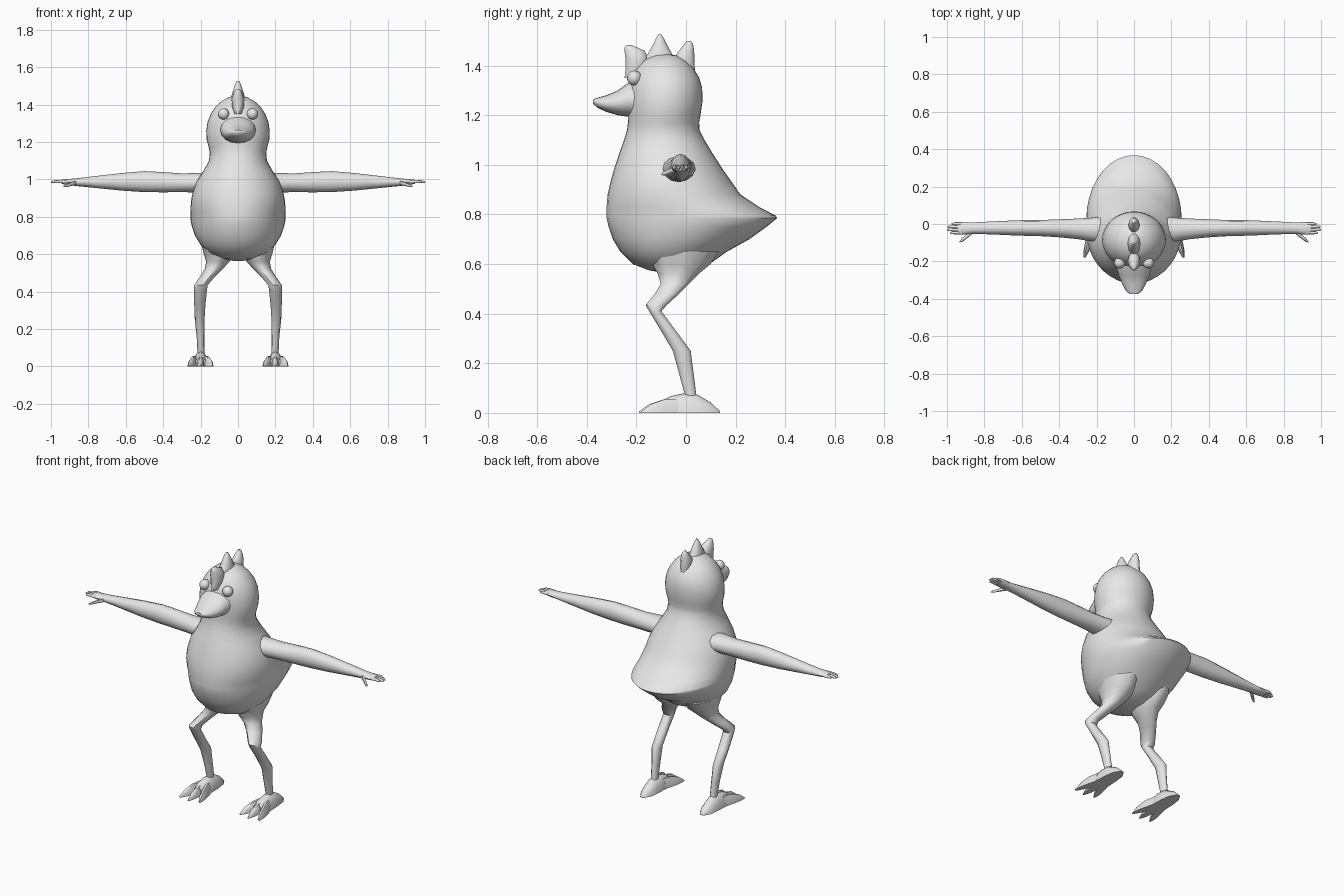
import bpy, bmesh, math
from mathutils import Vector

grey = bpy.data.materials.new("light_grey")
grey.diffuse_color = (0.8, 0.8, 0.8, 1)


def finish(name, bm, mirror=False, angle=50):
    bmesh.ops.recalc_face_normals(bm, faces=bm.faces)
    me = bpy.data.meshes.new(name)
    bm.to_mesh(me)
    bm.free()
    me.materials.append(grey)
    ob = bpy.data.objects.new(name, me)
    bpy.context.collection.objects.link(ob)
    bpy.ops.object.select_all(action='DESELECT')
    ob.select_set(True)
    bpy.context.view_layer.objects.active = ob
    bpy.ops.object.shade_smooth_by_angle(angle=math.radians(angle))
    if mirror:
        m = ob.modifiers.new("mirror", 'MIRROR')
        m.use_axis[0] = True
        m.use_clip = False
        m.use_mirror_merge = False
    return ob


def loft(name, rings, n=12, mirror=False, angle=50):
    """Skin elliptical rings given as (centre, axis u, axis v); nothing goes below the ground."""
    bm = bmesh.new()
    loops = []
    for c, u, v in rings:
        c, u, v = Vector(c), Vector(u), Vector(v)
        loop = []
        for i in range(n):
            a = math.tau * i / n
            p = c + u * math.cos(a) + v * math.sin(a)
            p.z = max(p.z, 0)
            loop.append(bm.verts.new(p))
        loops.append(loop)
    for a, b in zip(loops, loops[1:]):
        for i in range(n):
            j = (i + 1) % n
            bm.faces.new((a[i], a[j], b[j], b[i]))
    bm.faces.new(loops[0])
    bm.faces.new(loops[-1])
    return finish(name, bm, mirror, angle)


def flat(z, yf, yb, w, x=0):
    """Horizontal ring between y front and y back."""
    return ((x, (yf + yb) / 2, z), (w, 0, 0), (0, (yb - yf) / 2, 0))


def across(x, y, z, ry, rz):
    """Ring facing along x."""
    return ((x, y, z), (0, ry, 0), (0, 0, rz))


def along(x, y, z, rx, rz):
    """Ring facing along y."""
    return ((x, y, z), (rx, 0, 0), (0, 0, rz))


# Body with flared tail, neck and head
loft("body", [flat(*r) for r in (
    (.565, -.09, -.03, .03), (.575, -.15, .04, .09), (.60, -.215, .095, .15),
    (.65, -.265, .165, .20), (.70, -.295, .255, .23), (.75, -.312, .325, .247),
    (.785, -.32, .368, .255), (.795, -.32, .362, .255), (.83, -.32, .295, .254),
    (.88, -.316, .22, .252), (.93, -.305, .185, .243), (.99, -.288, .143, .222),
    (1.05, -.268, .105, .182), (1.10, -.25, .075, .155), (1.14, -.238, .055, .151),
    (1.17, -.234, .053, .156), (1.21, -.235, .06, .167), (1.26, -.235, .067, .17),
    (1.31, -.231, .065, .162), (1.35, -.222, .054, .146), (1.39, -.20, .03, .119),
    (1.42, -.172, .0, .087), (1.44, -.135, -.035, .048), (1.447, -.1, -.07, .015))],
    n=36, angle=60)

# Beak
loft("beak", [along(*r) for r in (
    (0, -.17, 1.265, .10, .085), (0, -.235, 1.262, .092, .068), (0, -.275, 1.25, .082, .05),
    (0, -.32, 1.247, .064, .034), (0, -.355, 1.25, .045, .021), (0, -.375, 1.255, .022, .009))], n=16)

# Eyes
bm = bmesh.new()
bmesh.ops.create_uvsphere(bm, u_segments=16, v_segments=10, radius=.03)
bmesh.ops.translate(bm, verts=bm.verts, vec=(.077, -.208, 1.35))
finish("eyes", bm, mirror=True)

# Comb lobes along the top of the head
loft("comb_front", [flat(*r) for r in (
    (1.35, -.25, -.17, .02), (1.39, -.245, -.155, .032), (1.43, -.247, -.15, .034),
    (1.46, -.25, -.165, .025), (1.475, -.248, -.20, .015), (1.483, -.24, -.22, .006))], n=10)
loft("comb_middle", [flat(*r) for r in (
    (1.41, -.18, -.03, .034), (1.45, -.155, -.055, .034), (1.48, -.137, -.073, .025),
    (1.51, -.122, -.088, .015), (1.527, -.11, -.1, .006))], n=10)
loft("comb_back", [flat(*r) for r in (
    (1.36, -.03, .038, .02), (1.40, -.045, .037, .03), (1.44, -.045, .036, .03),
    (1.47, -.022, .033, .022), (1.49, -.005, .028, .013), (1.5, .002, .018, .006))], n=10)

# Bent legs
loft("legs", [flat(*r) for r in (
    (.65, -.16, .14, .085, .11), (.60, -.14, .105, .078, .105), (.56, -.118, .055, .062, .108),
    (.52, -.105, .015, .048, .13), (.48, -.128, -.025, .04, .163), (.435, -.165, -.075, .036, .198),
    (.41, -.15, -.098, .034, .2), (.33, -.102, -.038, .03, .204), (.25, -.055, .021, .026, .205),
    (.16, -.03, .032, .021, .2), (.07, -.005, .043, .019, .198))], n=10, mirror=True)

# Feet: flat-bottomed wedge with three spread toes
loft("feet", [along(*r) for r in (
    (.2, .137, 0, .012, .006), (.2, .10, 0, .034, .042), (.2, .04, 0, .042, .077),
    (.2, -.01, 0, .044, .079), (.2, -.06, 0, .046, .068), (.2, -.1, 0, .035, .048))],
    n=12, mirror=True)
for label, tip_x, tip_y in (("outer", .264, -.18), ("middle", .2, -.19), ("inner", .137, -.175)):
    base = Vector((.2 + (tip_x - .2) * .35, -.03, 0))
    tip = Vector((tip_x, tip_y, 0))
    loft(label + "_toes", [
        (base.lerp(tip, t), (w, 0, 0), (0, 0, h))
        for t, w, h in ((0, .022, .06), (.4, .021, .056), (.75, .016, .036), (1, .005, .006))],
        n=10, mirror=True)

# Outstretched arms
loft("arms", [across(*r) for r in (
    (.15, -.03, .98, .075, .055), (.22, -.03, .982, .064, .052), (.30, -.026, .982, .055, .05),
    (.40, -.023, .985, .048, .054), (.50, -.022, .988, .043, .056), (.62, -.021, .987, .041, .047),
    (.75, -.021, .986, .035, .033), (.87, -.022, .985, .03, .02), (.91, -.023, .986, .034, .016),
    (.945, -.024, .987, .03, .011))], n=12, mirror=True)

# Fingers and thumbs
for i, reach in enumerate((.985, 1.0, .998, .975)):
    y = -.047 + i * .016
    loft(f"finger_{i + 1}", [across(x, y, z, r, r) for x, z, r in (
        (.92, .987, .009), (.955, .989, .0085), (reach - .01, .987, .007), (reach, .985, .003))],
        n=8, mirror=True)
loft("thumbs", [across(*r) for r in (
    (.865, -.04, .982, .014, .012), (.895, -.067, .974, .012, .01),
    (.918, -.085, .966, .01, .008), (.932, -.095, .962, .004, .004))], n=8, mirror=True)
